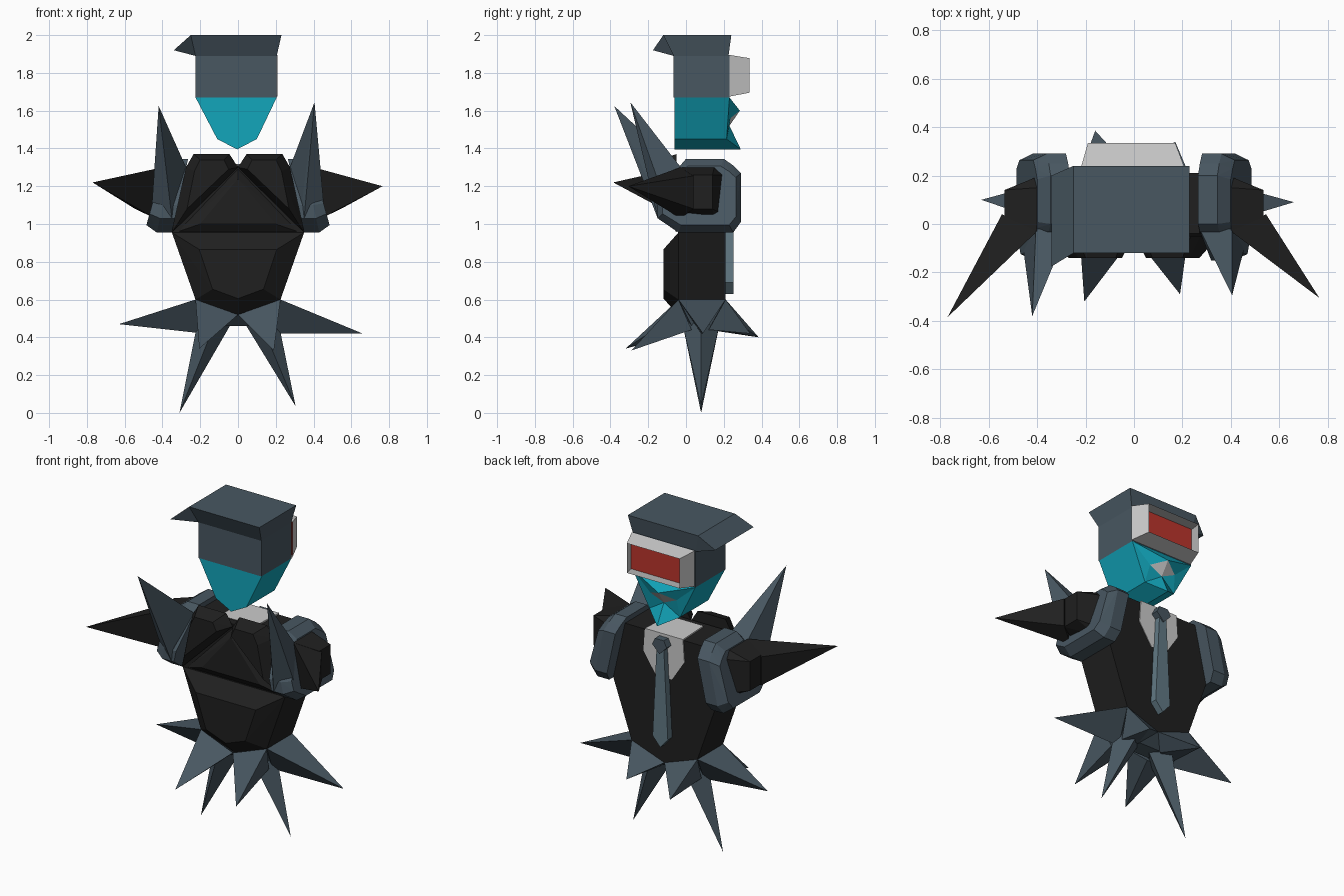
import bpy, bmesh


def material(name, r, g, b):
    m = bpy.data.materials.new(name)
    m.diffuse_color = (r, g, b, 1)
    return m


SLATE = material("slate", 0.065, 0.095, 0.12)
BLACK = material("black", 0.014, 0.014, 0.014)
TEAL = material("teal", 0.006, 0.38, 0.50)
RED = material("red", 0.50, 0.035, 0.025)
TIE = material("tie_grey", 0.12, 0.19, 0.23)


def finish(name, bm, mat):
    bmesh.ops.recalc_face_normals(bm, faces=bm.faces)
    me = bpy.data.meshes.new(name)
    bm.to_mesh(me)
    bm.free()
    ob = bpy.data.objects.new(name, me)
    bpy.context.collection.objects.link(ob)
    if mat:
        me.materials.append(mat)
    return ob


def hull(name, pts, mat=None):
    """Faceted solid around a few corner points."""
    bm = bmesh.new()
    for p in pts:
        bm.verts.new(p)
    res = bmesh.ops.convex_hull(bm, input=bm.verts)
    junk = [g for g in res["geom_interior"] if isinstance(g, bmesh.types.BMVert)]
    bmesh.ops.delete(bm, geom=junk, context='VERTS')
    bmesh.ops.dissolve_limit(bm, angle_limit=0.02, verts=bm.verts, edges=bm.edges)
    return finish(name, bm, mat)


def mesh(name, verts, faces, mat=None):
    bm = bmesh.new()
    vs = [bm.verts.new(v) for v in verts]
    for f in faces:
        bm.faces.new([vs[i] for i in f])
    return finish(name, bm, mat)


def rect(x0, x1, y0, y1, z):
    return [(x0, y0, z), (x1, y0, z), (x1, y1, z), (x0, y1, z)]


def at_y(profile, y):
    return [(x, y, z) for x, z in profile]


# Head, flared cap top and side brim
hull("head", rect(-.225, .205, -.065, .23, 1.67) + rect(-.225, .205, -.065, .23, 1.895), SLATE)
hull("cap", rect(-.225, .205, -.065, .225, 1.89) + rect(-.25, .23, -.12, .24, 2.0), SLATE)
hull("cap_brim", [(-.25, -.12, 2), (-.25, .24, 2), (-.34, -.175, 1.92), (-.34, .2, 1.92),
                  (-.225, -.065, 1.89), (-.225, .225, 1.89)], SLATE)

# Jaw with lip ridge and jutting chin; the mouth is a separate grey facet pair
jaw = [(-.225, 1.67), (-.11, 1.45), (-.005, 1.395), (.10, 1.45), (.205, 1.67)]
face_y = [.23, .215, .29, .215, .23]
verts = at_y(jaw, -.06) + [(x, y, z) for (x, z), y in zip(jaw, face_y)]
lips = [(-.01, .285, 1.60), (-.10, .235, 1.56), (.08, .235, 1.56), (-.01, .23, 1.52)]
verts += lips
sides = [(i, (i + 1) % 5, (i + 1) % 5 + 5, i + 5) for i in range(5)]
front = [(5, 9, 10), (5, 10, 11), (9, 12, 10), (5, 11, 6), (9, 8, 12),
         (6, 11, 13), (8, 13, 12), (6, 13, 7), (8, 7, 13)]
mesh("jaw", verts, [(0, 1, 2, 3, 4)] + sides + front, TEAL)
mesh("mouth", lips, [(0, 1, 3), (0, 3, 2)])

# Open visor frame with recessed screen
back = [(-.22, 1.675), (.21, 1.675), (.21, 1.895), (-.22, 1.895)]
rim = [(-.19, 1.695), (.17, 1.695), (.17, 1.878), (-.19, 1.878)]
mesh("visor_frame", at_y(back, .23) + at_y(rim, .335),
     [(i, (i + 1) % 4, (i + 1) % 4 + 4, i + 4) for i in range(4)])
mesh("visor_screen", at_y([(-.21, 1.68), (.20, 1.68), (.20, 1.89), (-.21, 1.89)], .25), [(0, 1, 2, 3)], RED)

# Torso and belly plate
body = [(-.27, 1.31), (.27, 1.31), (.35, .955), (.225, .60), (0, .52), (-.225, .60), (-.35, .955)]
hull("torso", at_y(body, -.04) + at_y(body, .21), BLACK)
plate = [(-.205, .865), (.205, .865), (.135, .655), (0, .605), (-.135, .655)]
hull("belly_plate", at_y(body[2:], -.04) + at_y(plate, -.12), BLACK)
hull("chest_plate", at_y([(0, 1.30), (-.33, .955), (.33, .955)], -.035)
     + at_y([(0, 1.24), (-.2, 1.0), (.2, 1.0)], -.07), BLACK)

# Shirt front and tie
shirt = [(-.13, 1.318), (.13, 1.318), (.14, 1.18), (.055, 1.05), (-.055, 1.05), (-.14, 1.18)]
hull("shirt", at_y(shirt, .216) + [(-.12, 0, 1.318), (.12, 0, 1.318)])
tie = [(-.025, 1.24), (.025, 1.24), (.052, .69), (0, .63), (-.052, .69)]
hull("tie", at_y(tie, .21) + at_y(tie, .252), TIE)
knot = [(-.03, 1.30), (.03, 1.30), (.05, 1.26), (0, 1.21), (-.05, 1.26)]
hull("tie_knot", at_y(knot, .21) + at_y(knot, .26), SLATE)

# Pad outline in (y, z), leaning outward toward the bottom
pad = [(-.15, 1.03), (-.04, .955), (.25, .955), (.29, 1.01), (.29, 1.27), (.25, 1.31),
       (.20, 1.345), (0, 1.345), (-.03, 1.31), (-.15, 1.10)]

for s, side, arm_tip, back_tip in ((-1, "left", (.77, -.385, 1.22), (.42, -.38, 1.625)),
                                   (1, "right", (.765, -.305, 1.20), (.405, -.295, 1.645))):
    def flip(pts):
        return [(s * x, y, z) for x, y, z in pts]

    # Shoulder blade
    blade = [(.235, 1.37), (.045, 1.37), (0, 1.30), (.35, .955), (.275, 1.30)]
    inner = [(.20, 1.34), (.075, 1.34), (.05, 1.29), (.27, 1.08), (.23, 1.28)]
    hull(side + "_shoulder_blade", flip(at_y(blade, -.05) + at_y(inner, -.14)), BLACK)

    # Shoulder pad and the spike behind it
    lean = [(.35 - .22 * (z - .955), y, z) for y, z in pad]
    outer = [(x + .135, .07 + (y - .07) * .88, 1.15 + (z - 1.15) * .8) for x, y, z in lean]
    mid = [(x + .08, y, z) for x, y, z in lean]
    hull(side + "_shoulder_pad", flip(lean + mid + outer), SLATE)
    hull(side + "_shoulder_spike", flip([(.275, -.03, 1.30), (.405, -.02, 1.29), (.46, -.08, 1.04),
                                         (.35, -.15, 1.03), (.34, -.15, 1.12), back_tip]), SLATE)

    # Arm stub and arm spike
    ring = [(.40, y, z) for y, z in ((-.03, 1.04), (-.03, 1.30), (.15, 1.30), (.195, 1.26),
                                     (.195, 1.05), (.15, 1.02))]
    cap = [(.535, y, z) for y, z in ((.03, 1.08), (.03, 1.26), (.14, 1.26), (.14, 1.08))]
    hull(side + "_arm", flip(ring + cap), BLACK)
    hull(side + "_arm_spike", flip([(.40, -.03, 1.30), (.44, -.03, 1.03), (.545, .04, 1.08),
                                    (.545, .04, 1.255), arm_tip]), BLACK)

    # Tail spikes: side, front, rear and downward
    left = s < 0
    hull(side + "_side_tail_spike", flip([(.225, -.04, .60), (.225, .21, .60), (.18, .08, .42), (.10, .08, .55),
                                          (.63, .10, .47) if left else (.66, .09, .42)]), SLATE)
    hull(side + "_front_tail_spike", flip([(0, -.05, .52), (.225, -.04, .60), (.19, .03, .44), (.08, .02, .45),
                                           (.205, -.32, .34) if left else (.19, -.29, .33)]), SLATE)
    hull(side + "_rear_tail_spike", flip([(0, .21, .52), (.225, .21, .60), (.19, .12, .44), (.08, .13, .45),
                                          (.16, .385, .40) if left else (.17, .34, .42)]), SLATE)
    hull(side + "_down_tail_spike", flip([(.02, .08, .50), (.12, -.02, .48), (.21, .08, .50), (.12, .18, .48),
                                          (.31, .08, 0) if left else (.305, .08, .035)]), SLATE)

# Core joining the tail spikes
hull("tail_core", [(x, y, .60) for x in (-.22, .22) for y in (-.038, .208)]
     + [(0, -.04, .52), (0, .208, .52)] + [(x, y, .46) for x in (-.17, .17) for y in (.03, .13)], SLATE)
